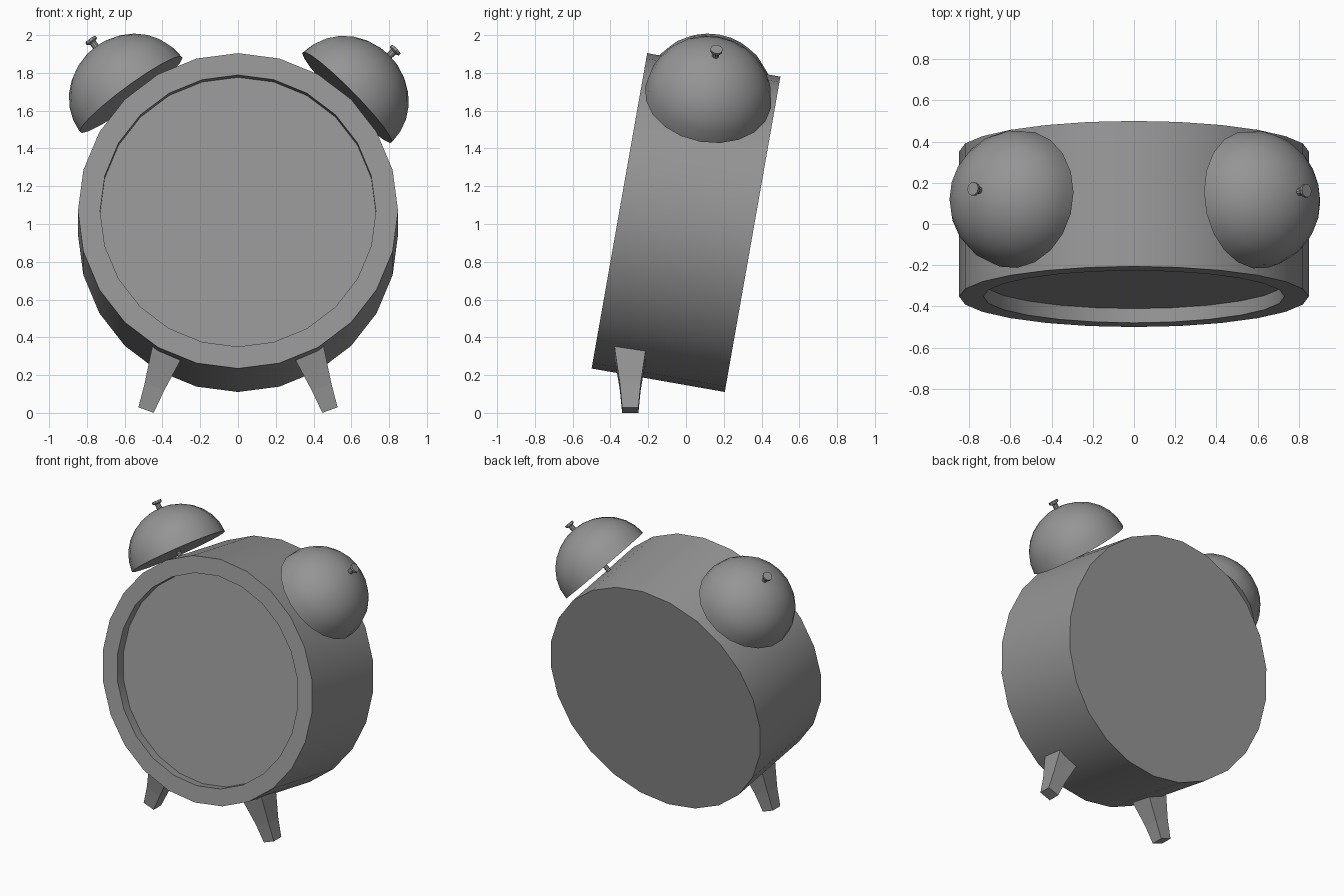
import bpy, bmesh
from math import radians, sin, cos, pi
from mathutils import Matrix, Vector

if "Cube" in bpy.data.objects:
    bpy.data.objects.remove(bpy.data.objects["Cube"])

grey = bpy.data.materials.new("plain_grey")
grey.use_nodes = True
GREY = (0.3, 0.3, 0.3, 1)
grey.diffuse_color = GREY
grey.node_tree.nodes["Principled BSDF"].inputs["Base Color"].default_value = GREY


def finish(name, bm, matrix, smooth):
    bmesh.ops.recalc_face_normals(bm, faces=bm.faces)
    mesh = bpy.data.meshes.new(name)
    bm.to_mesh(mesh)
    bm.free()
    mesh.transform(matrix)
    mesh.materials.append(grey)
    obj = bpy.data.objects.new(name, mesh)
    bpy.context.collection.objects.link(obj)
    if smooth:
        bpy.ops.object.select_all(action='DESELECT')
        obj.select_set(True)
        bpy.context.view_layer.objects.active = obj
        bpy.ops.object.shade_smooth_by_angle(angle=radians(32))
    return obj


def skin(name, rings, matrix, smooth=True):
    """Join a stack of equal rings of points and cap both ends."""
    bm = bmesh.new()
    loops = [[bm.verts.new(p) for p in ring] for ring in rings]
    for a, b in zip(loops, loops[1:]):
        for i in range(len(a)):
            j = (i + 1) % len(a)
            bm.faces.new((a[i], a[j], b[j], b[i]))
    bm.faces.new(loops[0])
    bm.faces.new(loops[-1])
    return finish(name, bm, matrix, smooth)


def lathe(name, profile, sides, matrix):
    """Turn (radius, height) points round the local z axis."""
    turn = [2 * pi * i / sides for i in range(sides)]
    rings = [[(r * cos(t), r * sin(t), h) for t in turn] for r, h in profile]
    return skin(name, rings, matrix)


# Clock body: leaning drum with a recessed dial
lean = Matrix.Translation((0, 0, 1.0075)) @ Matrix.Rotation(radians(-10), 4, 'X')
front = lean @ Matrix.Rotation(radians(90), 4, 'X')
R, HALF, DIAL, DEPTH = 0.8475, 0.358, 0.73, 0.07
lathe("clock_body", [(R, -HALF), (R, HALF), (DIAL, HALF), (DIAL, HALF - DEPTH)], 24, front)

# Bells with their posts and knobs, fanned out over the drum
BELL_R, BELL_H, RINGS = 0.337, 0.315, 7
dome = [(BELL_R * cos(a), BELL_H * sin(a))
        for a in [pi / 2 * i / RINGS for i in range(RINGS)]] + [(0.01, BELL_H)]
knob = [(0.018, BELL_H - 0.03), (0.018, 0.345), (0.033, 0.352), (0.033, 0.367)]
post = [(0.016, -0.12), (0.016, 0.02)]
for side, x, z, tilt in (("left", 0.578, 0.673, 45), ("right", -0.566, 0.688, -36)):
    place = lean @ Matrix.Translation((x, 0, z)) @ Matrix.Rotation(radians(tilt), 4, 'Y')
    lathe(side + "_bell", dome, 20, place)
    lathe(side + "_bell_knob", knob, 10, place)
    lathe(side + "_bell_post", post, 10, place)

# Splayed, flared square legs
stations = [(0.043, 0), (0.055, 0.13), (0.08, 0.3), (0.088, 0.37)]
corners = [(-1, -1), (1, -1), (1, 1), (-1, 1)]
for side, s in (("left", 1), ("right", -1)):
    place = Matrix.Translation((s * 0.487, -0.295, 0.015)) @ Matrix.Rotation(radians(-20 * s), 4, 'Y')
    rings = [[(w * cx, w * cy, h) for cx, cy in corners] for w, h in stations]
    skin(side + "_leg", rings, place, smooth=False)
